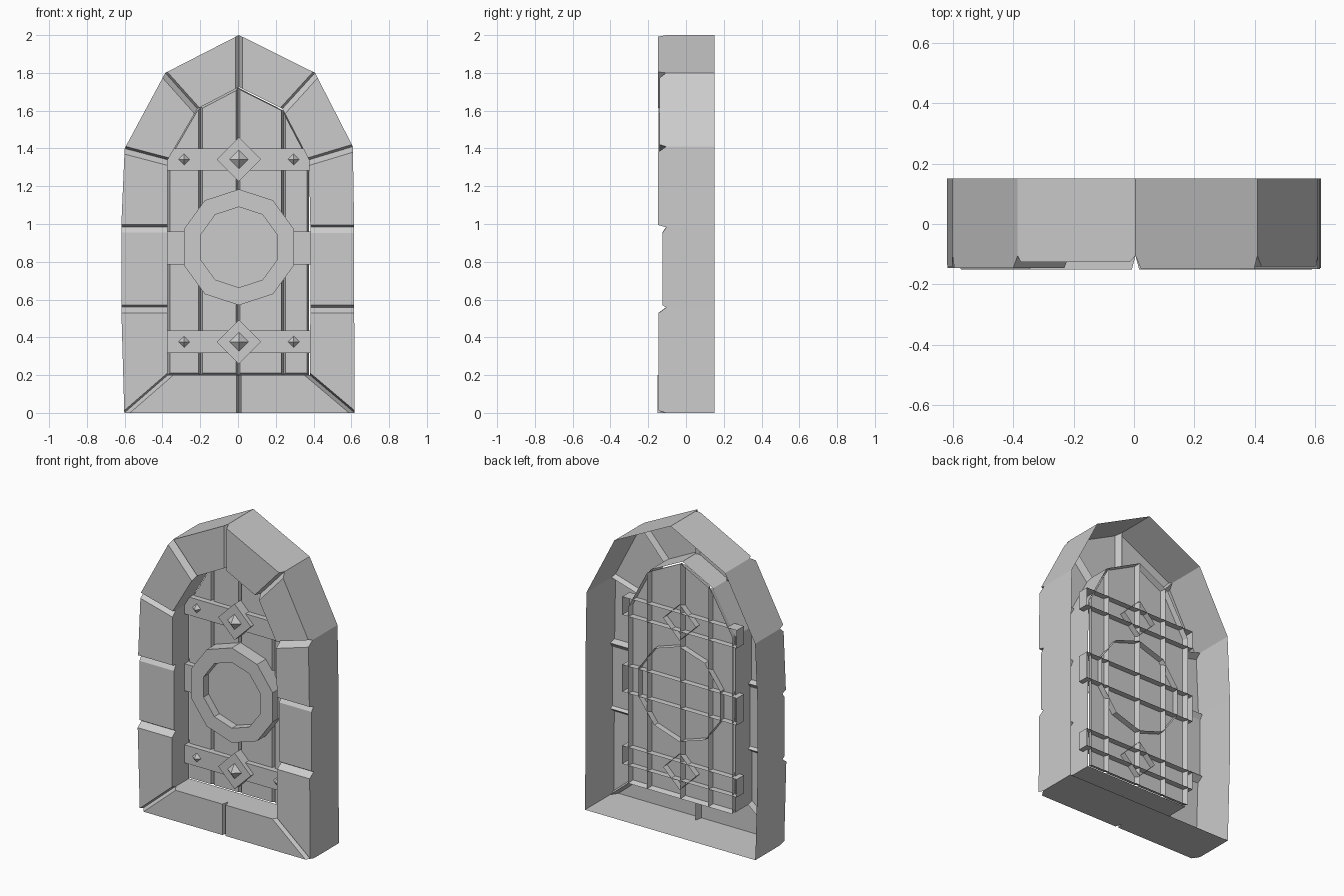
import bpy, bmesh, math
from mathutils import Vector

if "Cube" in bpy.data.objects:
    bpy.data.objects.remove(bpy.data.objects["Cube"])


def make(name, loops, cap=True):
    """Skin successive closed loops (back to front), optionally capping the last."""
    bm = bmesh.new()
    rows = [[bm.verts.new(p) for p in loop] for loop in loops]
    n = len(rows[0])
    for a, b in zip(rows, rows[1:]):
        for i in range(n):
            j = (i + 1) % n
            bm.faces.new((a[i], a[j], b[j], b[i]))
    if cap:
        bm.faces.new(rows[-1])
    return finish(name, bm)


def finish(name, bm):
    bmesh.ops.remove_doubles(bm, verts=bm.verts, dist=1e-5)
    bmesh.ops.recalc_face_normals(bm, faces=bm.faces)
    me = bpy.data.meshes.new(name)
    bm.to_mesh(me)
    bm.free()
    ob = bpy.data.objects.new(name, me)
    bpy.context.collection.objects.link(ob)
    return ob


def ngon(x, z, r, n, y):
    return [(x + r * math.sin(2 * math.pi * i / n), y,
             z + r * math.cos(2 * math.pi * i / n)) for i in range(n)]


# Frame stones: joints run from bottom centre up the right side and down the left
CX = .005
outer = [(.005, 0), (.618, 0), (.615, .558), (.615, .983), (.608, 1.41), (.408, 1.80),
         (.005, 2), (-.385, 1.80), (-.60, 1.40), (-.618, .985), (-.618, .56), (-.602, 0)]
inner = [(.005, .2), (.381, .2), (.383, .558), (.383, .983), (.376, 1.34), (.235, 1.61),
         (.005, 1.725), (-.215, 1.61), (-.372, 1.34), (-.372, .985), (-.372, .56), (-.372, .2)]
fronts = [.15, .145, .125, .148, .14, .148, .125, .145, .14, .125, .145, .15]
BACK, REVEAL, GROOVE = .15, .03, -.105

for i in range(12):
    start, end = (.012, .03) if i < 6 else (.03, .012)
    if i == 5:
        end = .02
    if i == 6:
        start = .02
    bm = bmesh.new()
    sides = []
    for line, back in ((outer, BACK), (inner, REVEAL)):
        a, b = Vector(line[i]), Vector(line[(i + 1) % 12])
        d = (b - a).normalized()
        pts = [(a, back), (a, GROOVE), (a + d * start, -fronts[i]),
               (b - d * end, -fronts[i]), (b, GROOVE), (b, back)]
        side = [bm.verts.new((p.x, y, p.y)) for p, y in pts]
        bm.faces.new(side)
        sides.append(side)
    o, n = sides
    for k in (1, 2, 3):
        bm.faces.new((o[k], o[k + 1], n[k + 1], n[k]))
    finish(f"frame_stone_{i + 1}", bm)

# Door planks, open behind, with slanted edges forming V seams
arch = sorted(inner[4:9])


def arch_z(x):
    for (x0, z0), (x1, z1) in zip(arch, arch[1:]):
        if x <= x1 + 1e-6:
            return z0 + (z1 - z0) * (x - x0) / (x1 - x0)
    return arch[-1][1]


def plank_loop(x0, x1, inset, y):
    xs = [x1 - inset] + [x for x, z in reversed(arch) if x0 + .015 < x < x1 - .015] + [x0 + inset]
    return ([(x0 + inset, y, .2 + inset), (x1 - inset, y, .2 + inset)]
            + [(x, y, arch_z(x) - inset) for x in xs])


seams = [-.372, -.198, 0, .24, .376]
for i, (x0, x1) in enumerate(zip(seams, seams[1:])):
    make(f"plank_{i + 1}", [plank_loop(x0, x1, 0, .055), plank_loop(x0, x1, .011, .02)])

# Iron straps across the planks, running into the stone at both ends
for name, z0, z1 in (("lower_strap", .318, .435), ("middle_strap", .785, .96),
                     ("upper_strap", 1.283, 1.40)):
    make(name, [[(CX - .41, y, z0), (CX + .41, y, z0), (CX + .41, y, z1), (CX - .41, y, z1)]
                for y in (.06, -.015)])

# Diamond plates with pyramid studs, and small rivets at the strap ends
for name, z in (("lower", .376), ("upper", 1.342)):
    make(name + "_diamond_plate", [ngon(CX, z, .117, 4, y) for y in (.06, -.043)])
    for part, x, r, base, tip in (("stud", 0, .05, -.043, -.08),
                                  ("left_rivet", -.29, .03, -.015, -.043),
                                  ("right_rivet", .29, .03, -.015, -.043)):
        make(f"{name}_{part}", [ngon(CX + x, z, r, 4, base), ngon(CX + x, z, 0, 4, tip)], cap=False)

# Ten-sided central ring with recessed disc
make("round_boss", [ngon(CX, .877, .307, 10, .06), ngon(CX, .877, .307, 10, -.07),
                    ngon(CX, .877, .213, 10, -.07), ngon(CX, .877, .213, 10, -.018)])
